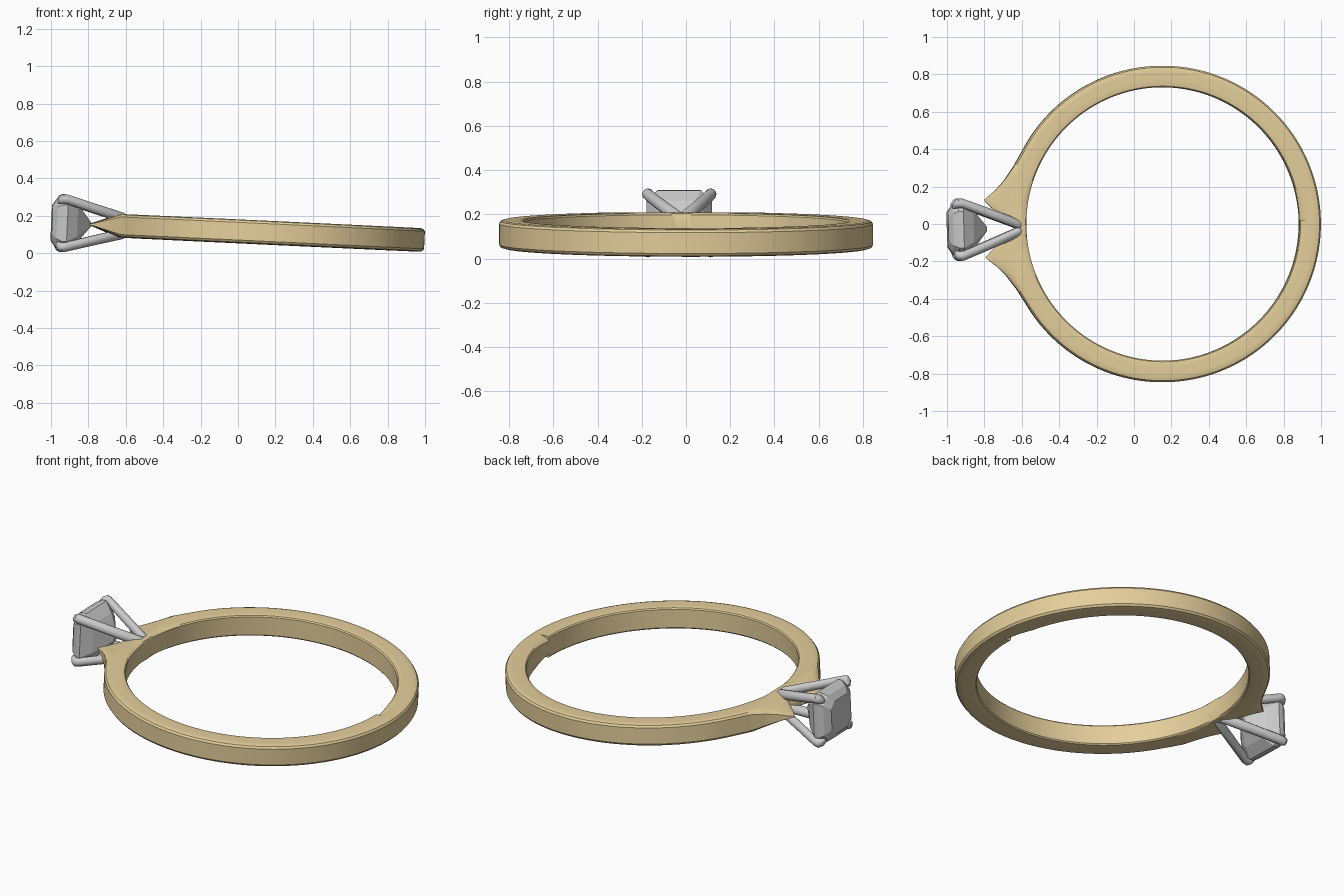
import bpy, bmesh
from math import cos, sin, pi
from mathutils import Matrix

if "Cube" in bpy.data.objects:
    bpy.data.objects.remove(bpy.data.objects["Cube"])

# Ring frame: centre of the finger hole, slightly turned and tilted
PLACE = (Matrix.Translation((0.152, 0, 0.110)) @ Matrix.Rotation(0.028, 4, 'Z')
         @ Matrix.Rotation(0.047, 4, 'Y'))

gold = bpy.data.materials.new("gold")
gold.diffuse_color = (0.78, 0.62, 0.33, 1)
gold.use_nodes = True
gold.node_tree.nodes["Principled BSDF"].inputs["Base Color"].default_value = gold.diffuse_color


def loft(name, rings, smooth, mat=None):
    """Skin a list of closed rings and cap both ends."""
    bm = bmesh.new()
    vr = [[bm.verts.new(p) for p in r] for r in rings]
    for a, b in zip(vr, vr[1:]):
        for i in range(len(a)):
            j = (i + 1) % len(a)
            bm.faces.new((a[i], a[j], b[j], b[i]))
    bm.faces.new(vr[0])
    bm.faces.new(vr[-1][::-1])
    bmesh.ops.recalc_face_normals(bm, faces=bm.faces)
    me = bpy.data.meshes.new(name)
    bm.to_mesh(me)
    bm.free()
    ob = bpy.data.objects.new(name, me)
    bpy.context.collection.objects.link(ob)
    ob.matrix_world = PLACE
    if mat:
        me.materials.append(mat)
    if smooth:
        bpy.ops.object.select_all(action='DESELECT')
        ob.select_set(True)
        bpy.context.view_layer.objects.active = ob
        bpy.ops.object.shade_smooth_by_angle(angle=0.6)
    return ob


# Band: polar sweep; the outer radius swells into two pointed shoulders
R_IN, HALF = 0.731, 0.063
OUTER = [(0, .775), (.16, .965), (.23, .91), (.3, .877), (.4, .853), (.5, .846), (4, .846)]


def outer_radius(phi):
    for (a, ra), (b, rb) in zip(OUTER, OUTER[1:]):
        if phi <= b:
            return ra + (rb - ra) * (phi - a) / (b - a)


half_section = [(0, .85), (.05, .96), (.15, 1), (.35, 1), (.5, 1), (.65, 1),
                (.8, 1), (.93, .93), (1, .75)]
section = half_section + [(s, -t) for s, t in reversed(half_section)]
N = 196
rings = []
for i in range(N + 1):
    th = 2 * pi * i / N
    ro = outer_radius(abs(th - pi))
    seam = max(0, 1 - th / 0.22)          # small step where the band ends meet
    ring = []
    for s, t in section:
        r = R_IN + s * (ro - R_IN)
        x = r * cos(th)
        wedge = min(1, max(.06, (.955 + x) / .17))   # shoulders thin to a point
        dip = 1 - .35 * seam * max(0, 1 - s / .4)
        ring.append((x, r * sin(th), HALF * t * wedge * dip))
    rings.append(ring)
loft("band", rings, True, gold)


# Gem: cut-cornered square rings from table to culet
def octagon(x, h, cut):
    c = h - cut
    return [(x, y, z) for y, z in ((h, -c), (h, c), (c, h), (-c, h),
                                   (-h, c), (-h, -c), (-c, -h), (c, -h))]


gem_profile = [(-1.150, .095, .035), (-1.125, .130, .045), (-1.095, .148, .05),
               (-1.070, .148, .05), (-1.015, .105, .037), (-.940, .012, .004)]
loft("gem", [octagon(*p) for p in gem_profile], False)

# Four prongs: tapered rods from the band to the gem corners, hooked over it
path = [(-.752, .014, .038, .018), (-.765, .018, .042, .028), (-.92, .080, .084, .027),
        (-1.07, .139, .126, .026), (-1.095, .142, .130, .026),
        (-1.115, .134, .124, .022), (-1.126, .125, .116, .011)]
for sy in (1, -1):
    for sz in (1, -1):
        rods = [[(x, sy * y + r * cos(k * pi / 6), sz * z + r * sin(k * pi / 6))
                 for k in range(12)] for x, y, z, r in path]
        side = ("left" if sy > 0 else "right") + ("_upper" if sz > 0 else "_lower")
        loft("prong_" + side, rods, True)
